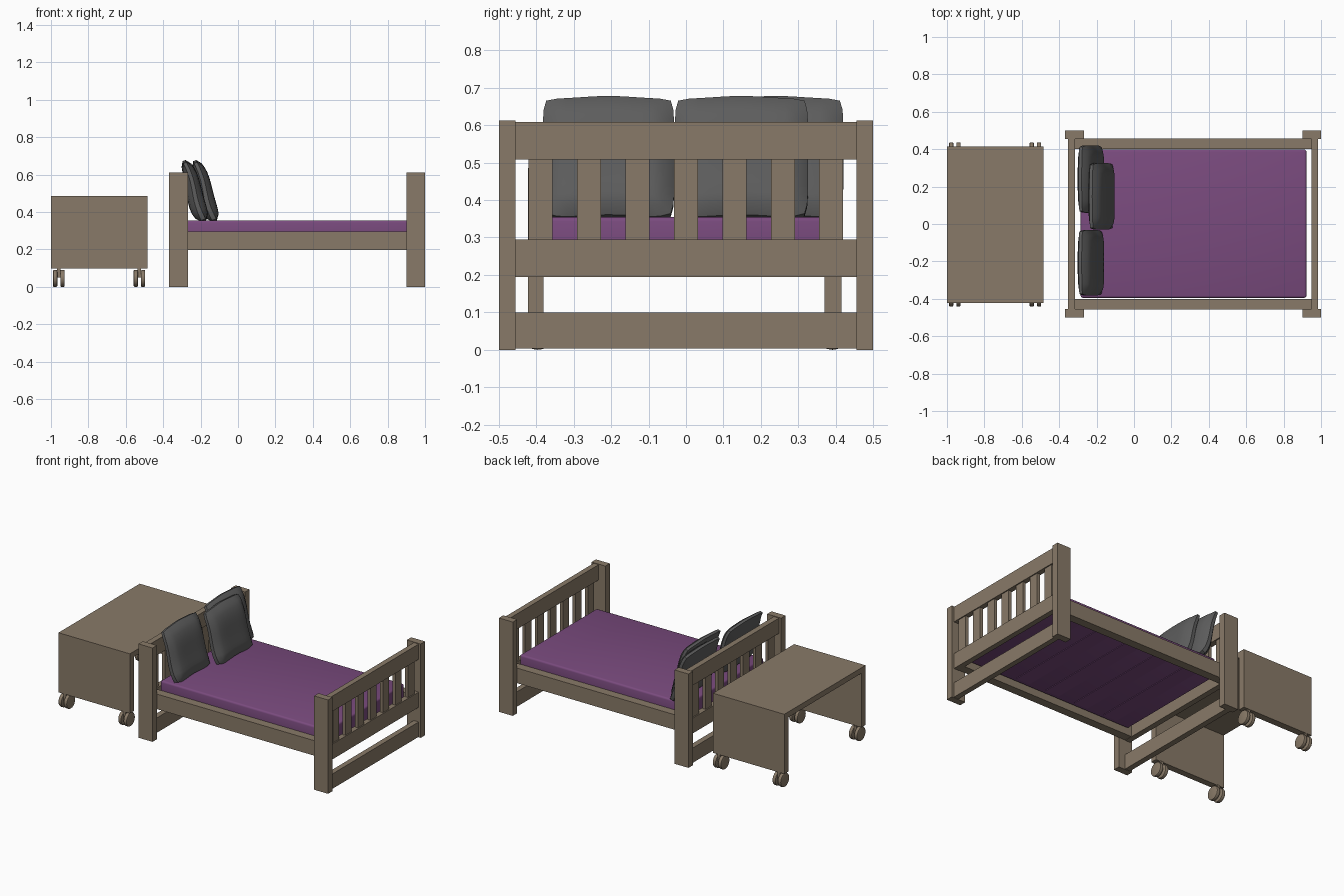
import bpy, bmesh, math
from mathutils import Matrix, Vector

if "Cube" in bpy.data.objects:
    bpy.data.objects.remove(bpy.data.objects["Cube"])


def material(name, rgb):
    m = bpy.data.materials.new(name)
    m.diffuse_color = (*rgb, 1)
    m.use_nodes = True
    m.node_tree.nodes["Principled BSDF"].inputs["Base Color"].default_value = m.diffuse_color
    return m


WOOD = material("wood", (0.25, 0.195, 0.138))
PURPLE = material("purple_fabric", (0.195, 0.07, 0.21))
GREY = material("dark_fabric", (0.11, 0.11, 0.11))


def finish(bm, name, mat, smooth=False):
    bmesh.ops.recalc_face_normals(bm, faces=bm.faces)
    me = bpy.data.meshes.new(name)
    bm.to_mesh(me)
    bm.free()
    me.materials.append(mat)
    ob = bpy.data.objects.new(name, me)
    bpy.context.collection.objects.link(ob)
    if smooth:
        bpy.ops.object.select_all(action='DESELECT')
        ob.select_set(True)
        bpy.context.view_layer.objects.active = ob
        bpy.ops.object.shade_smooth_by_angle(angle=math.radians(40))
    return ob


def box(name, x, y, z, mat=WOOD, bevel=0.0):
    bm = bmesh.new()
    bmesh.ops.create_cube(bm, size=1)
    for v in bm.verts:
        v.co = [a + (b - a) * (c + 0.5) for (a, b), c in zip((x, y, z), v.co)]
    if bevel:
        bmesh.ops.bevel(bm, geom=bm.edges[:], offset=bevel, segments=3,
                        profile=0.5, affect='EDGES')
    return finish(bm, name, mat, bevel > 0)


def bed_end(label, post, rail, slat):
    # two posts, three cross rails and seven slats
    for s, side in ((-1, "front"), (1, "back")):
        box(f"{label}_{side}_post", post, sorted((s * 0.455, s * 0.5)), (0, 0.612))
    for part, z in (("stretcher", (0.003, 0.1)), ("middle_rail", (0.195, 0.295)),
                    ("top_rail", (0.508, 0.608))):
        box(f"{label}_{part}", rail, (-0.456, 0.456), z)
    for i in range(7):
        c = -0.388 + 0.1293 * i
        box(f"{label}_slat_{i + 1}", slat, (c - 0.032, c + 0.032), (0.29, 0.51))


bed_end("headboard", (-0.368, -0.267), (-0.352, -0.315), (-0.344, -0.323))
bed_end("footboard", (0.9, 1.0), (0.95, 0.985), (0.957, 0.978))

# side rails and mattress
for s, side in ((-1, "front"), (1, "back")):
    box(f"{side}_side_rail", (-0.316, 0.951), sorted((s * 0.4, s * 0.456)), (0.197, 0.295))
box("mattress", (-0.285, 0.922), (-0.395, 0.398), (0.235, 0.355), PURPLE, 0.012)
for i in range(5):
    c = -0.12 + 0.22 * i
    box(f"mattress_base_strip_{i + 1}", (c - 0.05, c + 0.05), (-0.36, 0.36),
        (0.231, 0.24), PURPLE)


# pillows: flattened cushions with a thin seam edge, leaning on the headboard
def pillow(name, x, y, width, height=0.335, thick=0.085, lean=-20):
    bm = bmesh.new()
    bmesh.ops.create_cube(bm, size=2)
    bmesh.ops.subdivide_edges(bm, edges=bm.edges[:], cuts=11, use_grid_fill=True)
    for v in bm.verts:
        t, u, w = v.co
        puff = ((1 - abs(u) ** 5) * (1 - abs(w) ** 4)) ** 0.6
        sag = 1 - 0.18 * w
        nx = t * thick / 2 * (0.25 + 0.75 * puff) * sag
        nx += 0.010 * math.sin(w * 2.6)
        ny = u * width / 2 * (1 - 0.05 * w ** 8)
        nz = w * height / 2 * (1 - 0.05 * u ** 8) + 0.003 * math.cos(u * 4)
        v.co = Vector((nx, ny, nz))
    bm.transform(Matrix.Translation((x, y, 0.513)) @ Matrix.Rotation(math.radians(lean), 4, 'Y'))
    return finish(bm, name, GREY, True)


pillow("front_pillow", -0.235, -0.207, 0.35)
pillow("back_pillow", -0.235, 0.24, 0.36)
pillow("middle_pillow", -0.178, 0.148, 0.355)

# rolling table: top and two side panels, open through x
TX = (-1.0, -0.485)
box("table_top", TX, (-0.422, 0.415), (0.45, 0.486))
box("table_front_panel", TX, (-0.422, -0.38), (0.097, 0.451))
box("table_back_panel", TX, (0.37, 0.415), (0.097, 0.451))


def cylinder_x(name, x0, x1, y, z, r):
    bm = bmesh.new()
    bmesh.ops.create_cone(bm, cap_ends=True, segments=20, radius1=r, radius2=r, depth=x1 - x0)
    rim = [e for e in bm.edges if abs(e.verts[0].co.z - e.verts[1].co.z) < 1e-5]
    bmesh.ops.bevel(bm, geom=rim, offset=0.005, segments=2, profile=0.5, affect='EDGES')
    bm.transform(Matrix.Translation(((x0 + x1) / 2, y, z)) @ Matrix.Rotation(math.pi / 2, 4, 'Y'))
    return finish(bm, name, WOOD, True)


# twin-wheel casters
for x, xn in ((-0.958, "left"), (-0.527, "right")):
    for y, yn in ((-0.396, "front"), (0.391, "back")):
        n = f"{yn}_{xn}_caster"
        for s, wn in ((-1, "left"), (1, "right")):
            a, b = sorted((x + s * 0.008, x + s * 0.031))
            cylinder_x(f"{n}_{wn}_wheel", a, b, y, 0.045, 0.045)
        box(f"{n}_fork", (x - 0.009, x + 0.009), (y - 0.022, y + 0.022), (0.05, 0.099))
